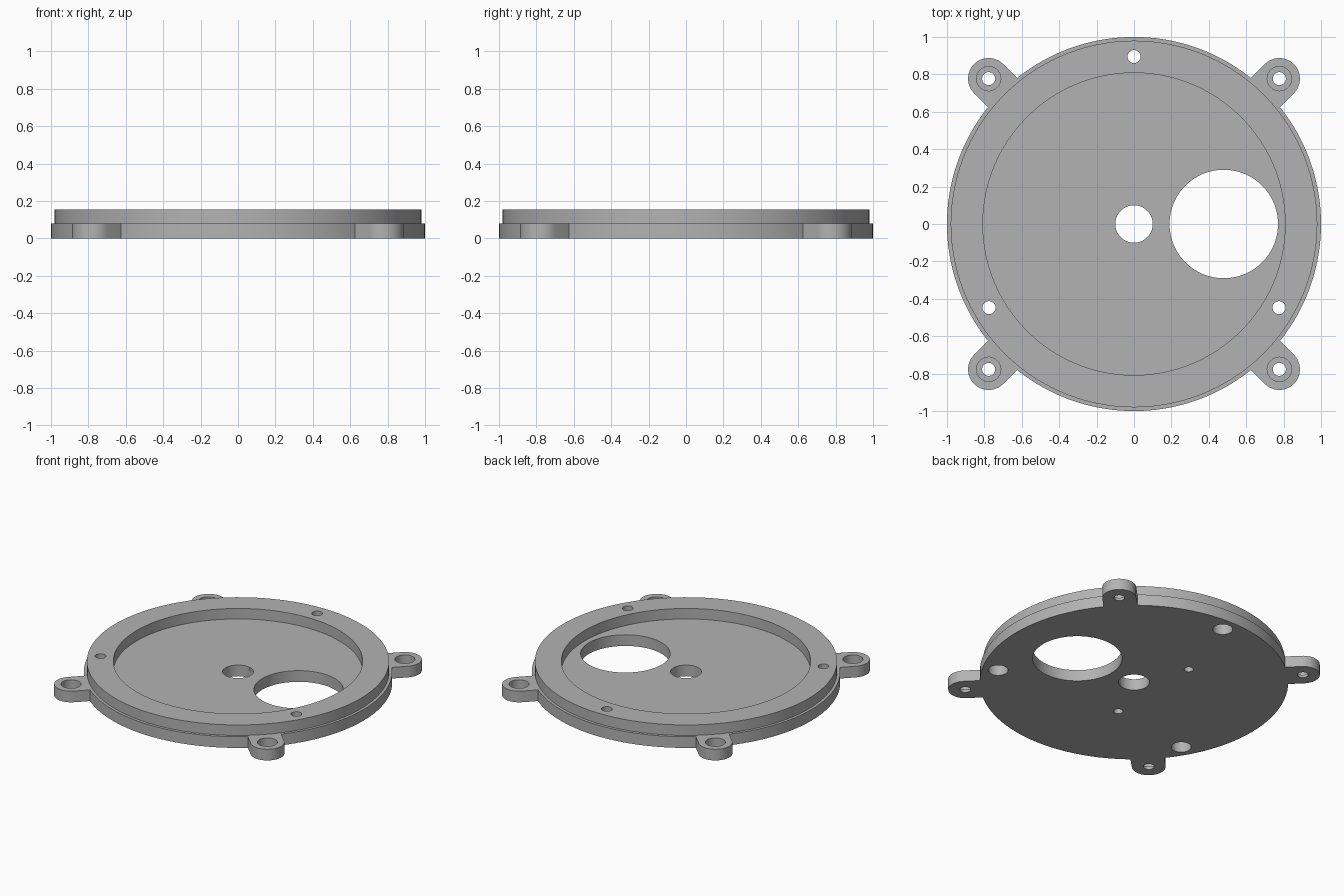
import bpy
import bmesh
from math import cos, sin, pi, radians
from mathutils import Matrix, Vector

if "Cube" in bpy.data.objects:
    bpy.data.objects.remove(bpy.data.objects["Cube"])

BASE_H, TOP_H = 0.08, 0.155   # plate thickness, total height
SCREW_R = 0.035               # through holes
BORE_R = 0.065                # counterbores
EAR_R, EAR_DIST = 0.11, 1.099  # lug radius, distance from the centre

grey = bpy.data.materials.new("plain grey")
grey.use_nodes = True
colour = (0.45, 0.45, 0.45, 1)
grey.diffuse_color = colour
grey.node_tree.nodes["Principled BSDF"].inputs["Base Color"].default_value = colour


def make_object(name, bm):
    bmesh.ops.recalc_face_normals(bm, faces=bm.faces)
    mesh = bpy.data.meshes.new(name)
    bm.to_mesh(mesh)
    bm.free()
    mesh.materials.append(grey)
    obj = bpy.data.objects.new(name, mesh)
    bpy.context.collection.objects.link(obj)
    return obj


def lathe(name, profile, steps=160):
    """Spin a radius/height profile around z into a closed solid."""
    bm = bmesh.new()
    verts = [bm.verts.new((r, 0, z)) for r, z in profile]
    edges = [bm.edges.new(pair) for pair in zip(verts, verts[1:])]
    bmesh.ops.spin(bm, geom=verts + edges, cent=(0, 0, 0), axis=(0, 0, 1),
                   angle=2 * pi, steps=steps, use_merge=True)
    bmesh.ops.remove_doubles(bm, verts=bm.verts, dist=0.0001)
    return make_object(name, bm)


def cylinder(x, y, radius, z0, z1, segments=48):
    bm = bmesh.new()
    bmesh.ops.create_cone(bm, cap_ends=True, segments=segments, radius1=radius,
                          radius2=radius, depth=z1 - z0,
                          matrix=Matrix.Translation((x, y, (z0 + z1) / 2)))
    return make_object("cutter", bm)


def lug(angle):
    """Mounting ear: a bar with a rounded outer end."""
    bm = bmesh.new()
    arc = [radians(-90 + 180 * i / 24) for i in range(25)]
    outline = [(0.88, -EAR_R)]
    outline += [(EAR_DIST + EAR_R * cos(a), EAR_R * sin(a)) for a in arc]
    outline += [(0.88, EAR_R)]
    face = bm.faces.new([bm.verts.new((x, y, 0)) for x, y in outline])
    top = bmesh.ops.extrude_face_region(bm, geom=[face])["geom"]
    bmesh.ops.translate(bm, vec=Vector((0, 0, BASE_H)),
                        verts=[v for v in top if isinstance(v, bmesh.types.BMVert)])
    bmesh.ops.rotate(bm, verts=bm.verts, matrix=Matrix.Rotation(angle, 3, 'Z'))
    return make_object("mounting_ear", bm)


def combine(target, tool, operation):
    mod = target.modifiers.new("combine", 'BOOLEAN')
    mod.operation, mod.solver, mod.object = operation, 'EXACT', tool
    bpy.context.view_layer.objects.active = target
    bpy.ops.object.modifier_apply(modifier=mod.name)
    bpy.data.objects.remove(tool)


# Round plate with a stepped raised rim
plate = lathe("cover_plate", [
    (0, 0), (1, 0), (1, BASE_H), (0.98, BASE_H), (0.98, TOP_H),
    (0.808, TOP_H), (0.808, BASE_H), (0, BASE_H)])

# Four ears, counterbored from above
for k in range(4):
    a = radians(45 + 90 * k)
    x, y = EAR_DIST * cos(a), EAR_DIST * sin(a)
    combine(plate, lug(a), 'UNION')
    combine(plate, cylinder(x, y, SCREW_R, -0.1, 0.2), 'DIFFERENCE')
    combine(plate, cylinder(x, y, BORE_R, 0.02, 0.2), 'DIFFERENCE')

# Three rim screw holes, counterbored from below
for k in range(3):
    a = radians(90 + 120 * k)
    x, y = 0.895 * cos(a), 0.895 * sin(a)
    combine(plate, cylinder(x, y, SCREW_R, -0.1, 0.3), 'DIFFERENCE')
    combine(plate, cylinder(x, y, BORE_R, -0.1, 0.08), 'DIFFERENCE')

# Centre hole and large offset opening
combine(plate, cylinder(0, 0, 0.1, -0.1, 0.3, 64), 'DIFFERENCE')
combine(plate, cylinder(0.48, 0, 0.29, -0.1, 0.3, 96), 'DIFFERENCE')

# Two blind holes in the underside
for side in (-1, 1):
    combine(plate, cylinder(-0.165, side * 0.355, 0.03, -0.1, 0.05), 'DIFFERENCE')

# Smooth round walls, sharp rims
bpy.ops.object.select_all(action='DESELECT')
plate.select_set(True)
bpy.context.view_layer.objects.active = plate
bpy.ops.object.shade_smooth_by_angle(angle=radians(30))
